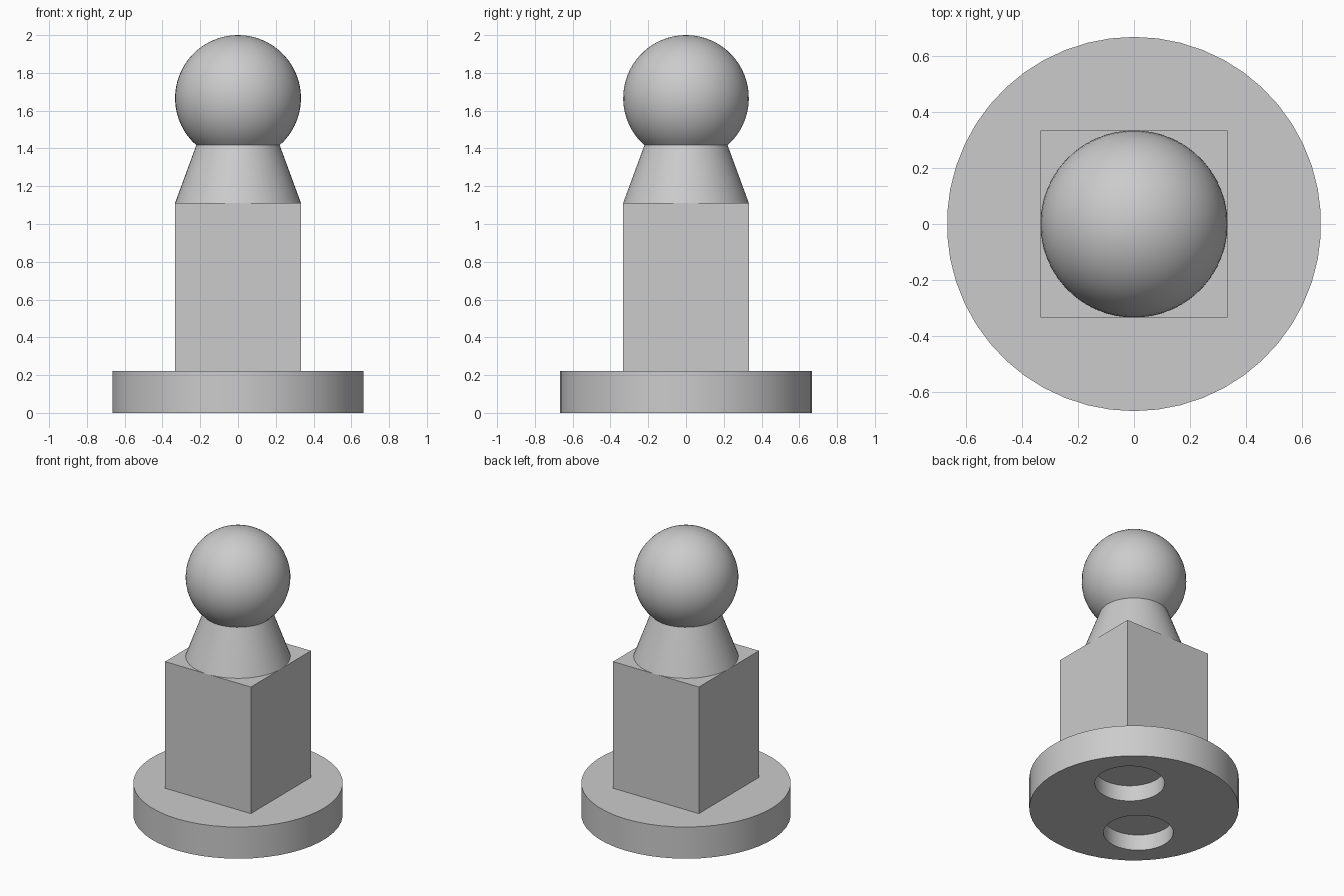
import bpy, bmesh, math
from mathutils import Matrix, Vector

cube = bpy.data.objects.get("Cube")
if cube:
    bpy.data.objects.remove(cube, do_unlink=True)

UNIT = 2 / 9          # the design module
SIDES = 50
BASE_TOP = UNIT
BODY_TOP = 5 * UNIT
BALL_Z = 7.5 * UNIT
BALL_R = 1.5 * UNIT

grey = bpy.data.materials.new("light_grey")
grey.use_nodes = True
colour = (0.6, 0.6, 0.6, 1)
grey.diffuse_color = colour
grey.node_tree.nodes["Principled BSDF"].inputs["Base Color"].default_value = colour


def make_object(name, bm):
    mesh = bpy.data.meshes.new(name)
    bmesh.ops.recalc_face_normals(bm, faces=bm.faces[:])
    bm.to_mesh(mesh)
    bm.free()
    mesh.materials.append(grey)
    obj = bpy.data.objects.new(name, mesh)
    bpy.context.collection.objects.link(obj)
    return obj


def select_only(obj):
    bpy.ops.object.select_all(action="DESELECT")
    obj.select_set(True)
    bpy.context.view_layer.objects.active = obj


def smooth(obj):
    select_only(obj)
    bpy.ops.object.shade_smooth_by_angle(angle=math.radians(25))


def cylinder(name, radius, bottom, top, x=0, y=0):
    bm = bmesh.new()
    bmesh.ops.create_cone(bm, cap_ends=True, segments=SIDES, radius1=radius,
                          radius2=radius, depth=top - bottom,
                          matrix=Matrix.Translation((x, y, (bottom + top) / 2)))
    return make_object(name, bm)


def lathe(name, profile):
    bm = bmesh.new()
    verts = [bm.verts.new((r, 0, z)) for r, z in profile]
    edges = [bm.edges.new(pair) for pair in zip(verts, verts[1:])]
    bmesh.ops.spin(bm, geom=verts + edges, cent=Vector(), axis=(0, 0, 1),
                   angle=2 * math.pi, steps=SIDES)
    bmesh.ops.remove_doubles(bm, verts=bm.verts[:], dist=0.0001)
    return make_object(name, bm)


# Round base with two blind sockets in the underside
base = cylinder("base", 3 * UNIT, 0, BASE_TOP)
for side in (-1, 1):
    cutter = cylinder("socket_cutter", UNIT, -UNIT, UNIT / 2, side * UNIT, side * UNIT)
    cutter.hide_render = True
    cut = base.modifiers.new("socket", "BOOLEAN")
    cut.operation = "DIFFERENCE"
    cut.solver = "EXACT"
    cut.object = cutter
    select_only(base)
    bpy.ops.object.modifier_apply(modifier=cut.name)
    bpy.data.objects.remove(cutter, do_unlink=True)
smooth(base)

# Square body
bm = bmesh.new()
height = BODY_TOP - BASE_TOP
bmesh.ops.create_cube(bm, size=1, matrix=Matrix.Translation(
    (0, 0, BASE_TOP + height / 2)) @ Matrix.Diagonal((2 * BALL_R, 2 * BALL_R, height, 1)))
make_object("body", bm)

# Tapered neck and the ball resting on it
NECK_TOP = 1.417
neck_r = math.sqrt(BALL_R ** 2 - (BALL_Z - NECK_TOP) ** 2)
smooth(lathe("neck", [(BALL_R, BODY_TOP), (neck_r, NECK_TOP)]))

start = math.atan2(NECK_TOP - BALL_Z, neck_r)
RINGS = 24
angles = [start + (math.pi / 2 - start) * i / RINGS for i in range(RINGS + 1)]
smooth(lathe("ball", [(BALL_R * math.cos(a), BALL_Z + BALL_R * math.sin(a)) for a in angles]))
